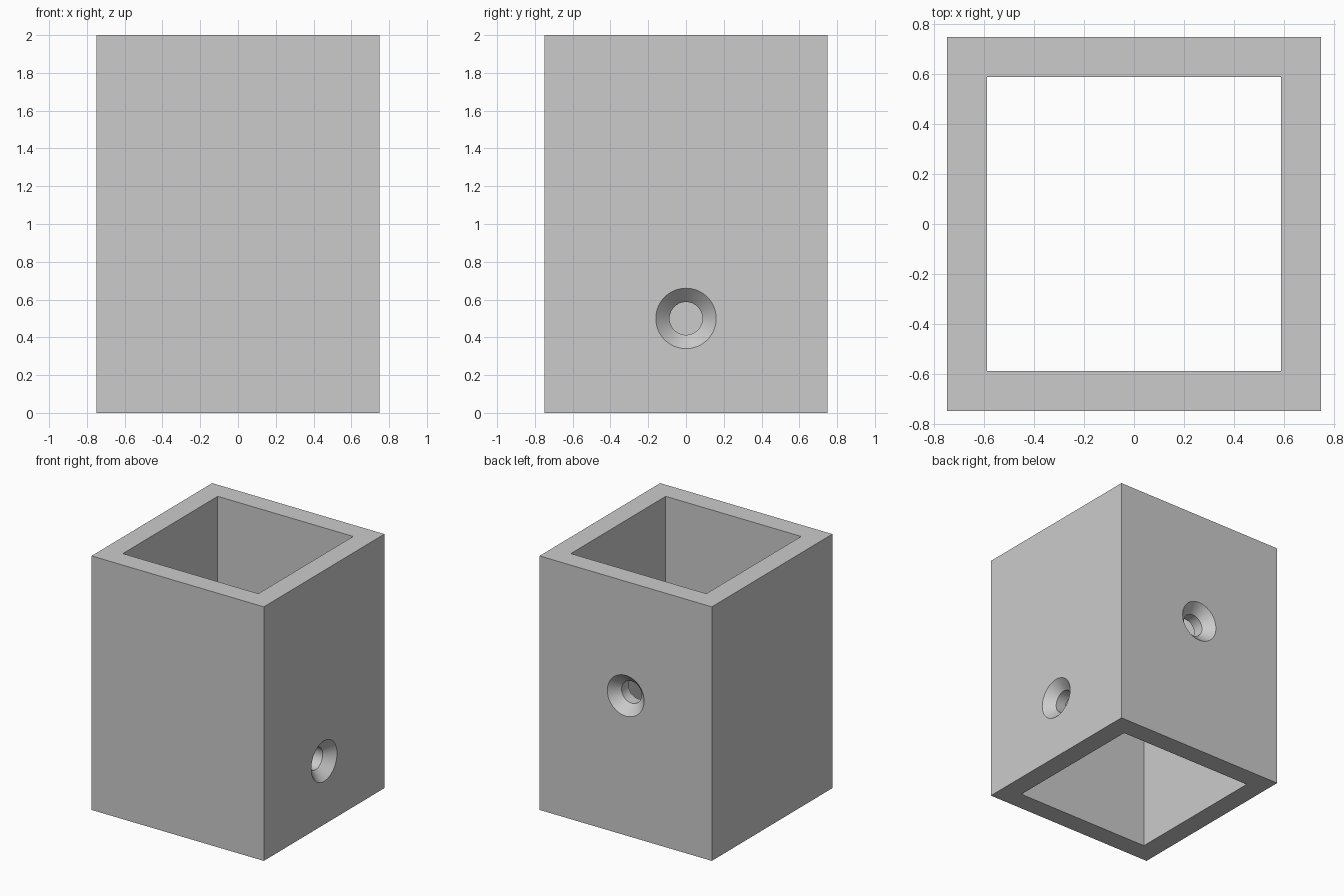
import bpy
import bmesh
from math import radians, cos, sin, tau
from mathutils import Matrix, Vector

cube = bpy.data.objects.get("Cube")
if cube:
    bpy.data.objects.remove(cube, do_unlink=True)

HALF, BORE, HEIGHT = 0.75, 0.59, 2.0
HOLE_R, SINK_R = 0.087, 0.16
SEGMENTS = 64

grey = bpy.data.materials.new("light grey")
grey.use_nodes = True
colour = (0.6, 0.6, 0.6, 1)
grey.diffuse_color = colour
grey.node_tree.nodes["Principled BSDF"].inputs["Base Color"].default_value = colour


def add_object(name, bm):
    bmesh.ops.recalc_face_normals(bm, faces=bm.faces)
    mesh = bpy.data.meshes.new(name)
    bm.to_mesh(mesh)
    bm.free()
    mesh.materials.append(grey)
    obj = bpy.data.objects.new(name, mesh)
    bpy.context.collection.objects.link(obj)
    return obj


def box(name, half, height, z):
    bm = bmesh.new()
    size = Matrix.Diagonal((2 * half, 2 * half, height, 1))
    bmesh.ops.create_cube(bm, size=1, matrix=Matrix.Translation((0, 0, z)) @ size)
    return add_object(name, bm)


def countersink(name, turn, z):
    """Turned cutter: straight hole that widens at 45 degrees to the outer face."""
    profile = [(HOLE_R, HALF - 0.3), (HOLE_R, HALF - SINK_R + HOLE_R),
               (SINK_R + 0.05, HALF + 0.05)]
    bm = bmesh.new()
    place = Matrix.Translation((0, 0, z)) @ turn
    rings = []
    for r, d in profile:
        angles = [tau * i / SEGMENTS for i in range(SEGMENTS)]
        rings.append([bm.verts.new(place @ Vector((r * cos(a), r * sin(a), d)))
                      for a in angles])
    for low, high in zip(rings, rings[1:]):
        for i in range(SEGMENTS):
            j = (i + 1) % SEGMENTS
            bm.faces.new((low[i], low[j], high[j], high[i]))
    bm.faces.new(rings[0])
    bm.faces.new(rings[-1])
    return add_object(name, bm)


# Square tube, open at both ends, with one screw hole in the left and back walls
tube = box("square_tube", HALF, HEIGHT, HEIGHT / 2)
cutters = [
    box("bore_cutter", BORE, HEIGHT + 1, HEIGHT / 2),
    countersink("left_hole_cutter", Matrix.Rotation(radians(90), 4, "Y"), 0.5),
    countersink("back_hole_cutter", Matrix.Rotation(radians(-90), 4, "X"), 1.1),
]

bpy.ops.object.select_all(action="DESELECT")
tube.select_set(True)
bpy.context.view_layer.objects.active = tube
for cutter in cutters:
    cutter.hide_render = True
    mod = tube.modifiers.new(cutter.name, "BOOLEAN")
    mod.operation = "DIFFERENCE"
    mod.solver = "EXACT"
    mod.object = cutter
    bpy.ops.object.modifier_apply(modifier=mod.name)
    bpy.data.objects.remove(cutter, do_unlink=True)

bpy.ops.object.shade_smooth_by_angle(angle=radians(30))
